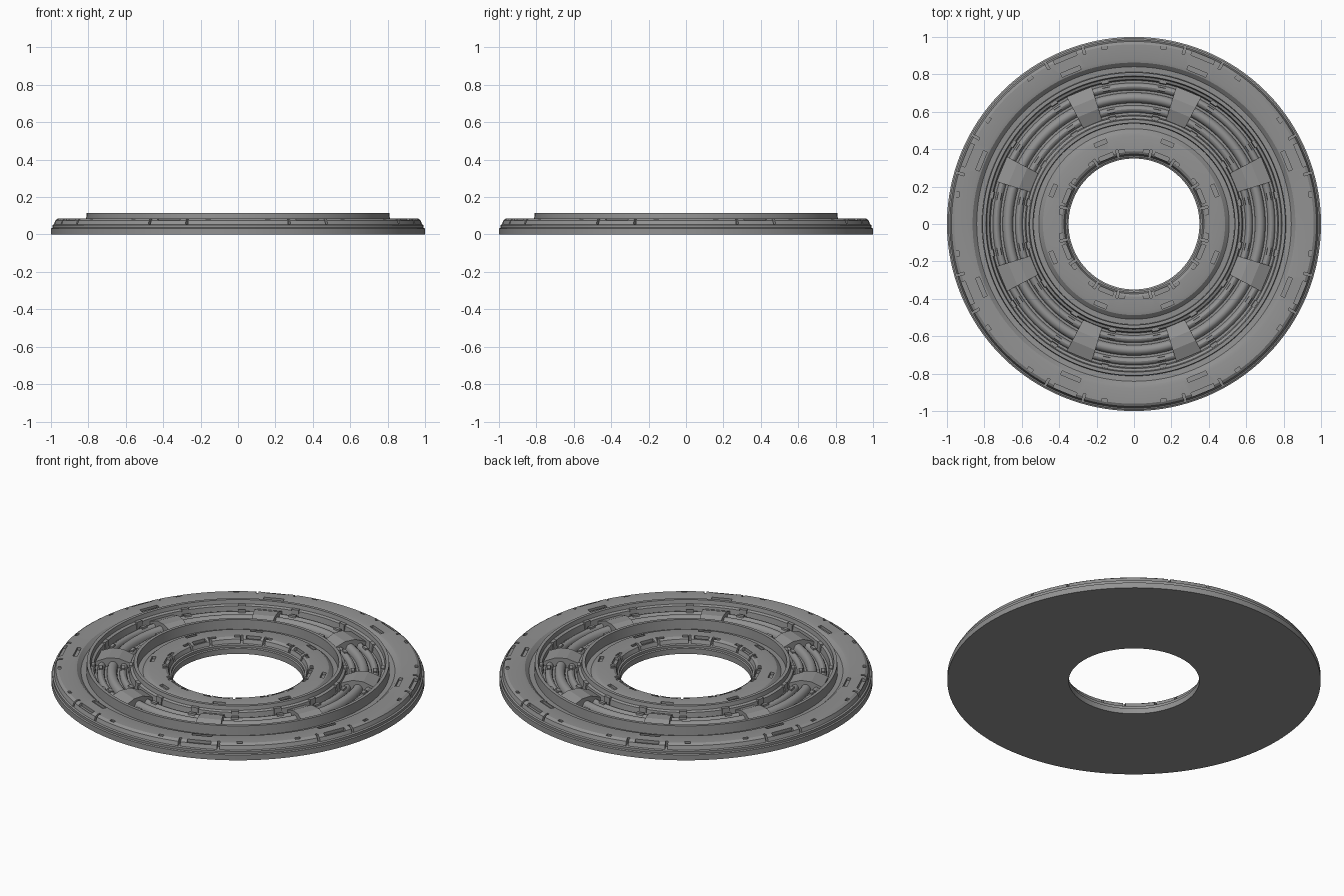
import bpy, bmesh, math
from mathutils import Matrix

if "Cube" in bpy.data.objects:
    bpy.data.objects.remove(bpy.data.objects["Cube"])

MID = 0.675      # seam radius: the section is mirrored about it
SEG = 128

GREY = bpy.data.materials.new("mid_grey")
GREY.diffuse_color = (0.286, 0.286, 0.286, 1)
GREY.use_nodes = True
GREY.node_tree.nodes["Principled BSDF"].inputs["Base Color"].default_value = GREY.diffuse_color


def shade(ob):
    bpy.ops.object.select_all(action='DESELECT')
    ob.select_set(True)
    bpy.context.view_layer.objects.active = ob
    bpy.ops.object.shade_smooth_by_angle(angle=math.radians(28))


def finish(name, bm, smooth=False):
    bmesh.ops.recalc_face_normals(bm, faces=bm.faces)
    me = bpy.data.meshes.new(name)
    bm.to_mesh(me)
    bm.free()
    ob = bpy.data.objects.new(name, me)
    bpy.context.collection.objects.link(ob)
    me.materials.append(GREY)
    if smooth:
        shade(ob)
    return ob


def lathe(bm, pts):
    rings = []
    for k in range(SEG):
        a = 2 * math.pi * k / SEG
        rings.append([bm.verts.new((r * math.cos(a), r * math.sin(a), z)) for r, z in pts])
    n = len(pts)
    for k in range(SEG):
        A, B = rings[k], rings[(k + 1) % SEG]
        for i in range(n):
            j = (i + 1) % n
            bm.faces.new((A[i], B[i], B[j], A[j]))


def block(bm, r, deg, radial, tangent, z0, z1, taper=0.0):
    """Block at polar position; taper pulls in the radial ends at the top."""
    vs = bmesh.ops.create_cube(bm, size=1)["verts"]
    for v in vs:
        t = taper if v.co.z > 0 else 0
        s = 1 if v.co.x > 0 else -1
        v.co.x = r + s * (radial / 2 - t)
        v.co.y *= tangent
        v.co.z = z1 if v.co.z > 0 else z0
    bmesh.ops.transform(bm, matrix=Matrix.Rotation(math.radians(deg), 4, 'Z'), verts=vs)


def wedge(bm, deg, pts, half_angle):
    """Radial section swept between two angles."""
    ends = []
    for side in (-1, 1):
        a = math.radians(deg + side * half_angle)
        ends.append([bm.verts.new(((MID + d) * math.cos(a), (MID + d) * math.sin(a), z))
                     for d, z in pts])
    n = len(pts)
    bm.faces.new(ends[0])
    bm.faces.new(ends[1][::-1])
    for i in range(n):
        j = (i + 1) % n
        bm.faces.new((ends[0][i], ends[1][i], ends[1][j], ends[0][j]))


ANGLES = [22.5 + 45 * k for k in range(8)]

# half section as (distance from seam, height)
half = [(0, 0), (.325, 0), (.325, .032), (.318, .036), (.318, .050), (.309, .054),
        (.301, .076), (.286, .086), (.205, .086), (.188, .082), (.166, .062),
        (.138, .060), (.135, .115), (.117, .115), (.112, .092), (.098, .086),
        (.092, .050), (0, .045)]

for name, s in (("outer_ring", 1), ("inner_ring", -1)):
    bm = bmesh.new()
    lathe(bm, [(MID + s * d, z) for d, z in half])
    ring = finish(name, bm)

    # slots and slits cut into the rim
    bm = bmesh.new()
    k, spread = (1.0, 1.0) if s > 0 else (0.62, 1.5)
    for a in ANGLES:
        block(bm, MID + s * .287, a, .022, .13 * k, .068, .13)
        block(bm, MID + s * .208, a, .022, .11 * k, .070, .13)
        for side in (-1, 1):
            block(bm, MID + s * .300, a + side * 6.3 * spread, .062, .013, .052, .13)
            block(bm, MID + s * .281, a + side * 13, .016, .03, .076, .13)
    cutter = finish(name + "_cutter", bm)
    cutter.hide_render = True
    mod = ring.modifiers.new("slots", 'BOOLEAN')
    mod.object = cutter
    mod.operation = 'DIFFERENCE'
    mod.solver = 'EXACT'
    bpy.context.view_layer.objects.active = ring
    bpy.ops.object.modifier_apply(modifier=mod.name)
    bpy.data.objects.remove(cutter)
    shade(ring)

# rounded conduits running round the channel
for name, d, w, top in (("centre_conduit", 0, .028, .080),
                        ("outer_conduit", .060, .020, .072),
                        ("inner_conduit", -.060, .020, .072)):
    bm = bmesh.new()
    arc = [(MID + d + w * math.cos(math.pi * i / 8),
            .046 + (top - .046) * math.sin(math.pi * i / 8)) for i in range(9)]
    lathe(bm, arc)
    finish(name, bm, True)

# bridging clamps: roof-shaped blocks across the channel
roof = [(-.094, .044), (.094, .044), (.094, .074), (.030, .099), (-.030, .099), (-.094, .074)]
bm = bmesh.new()
for a in ANGLES:
    wedge(bm, a, roof, 5.4)
finish("channel_clamps", bm)

# small brackets beside each clamp, over the conduits and channel edges
bm = bmesh.new()
for a in ANGLES:
    for side in (-1, 1):
        for d, z in ((.060, .078), (-.060, .078), (.100, .096), (-.100, .096)):
            block(bm, MID + d, a + side * 11, .026, .040, .044, z, taper=.004)
finish("conduit_brackets", bm)
